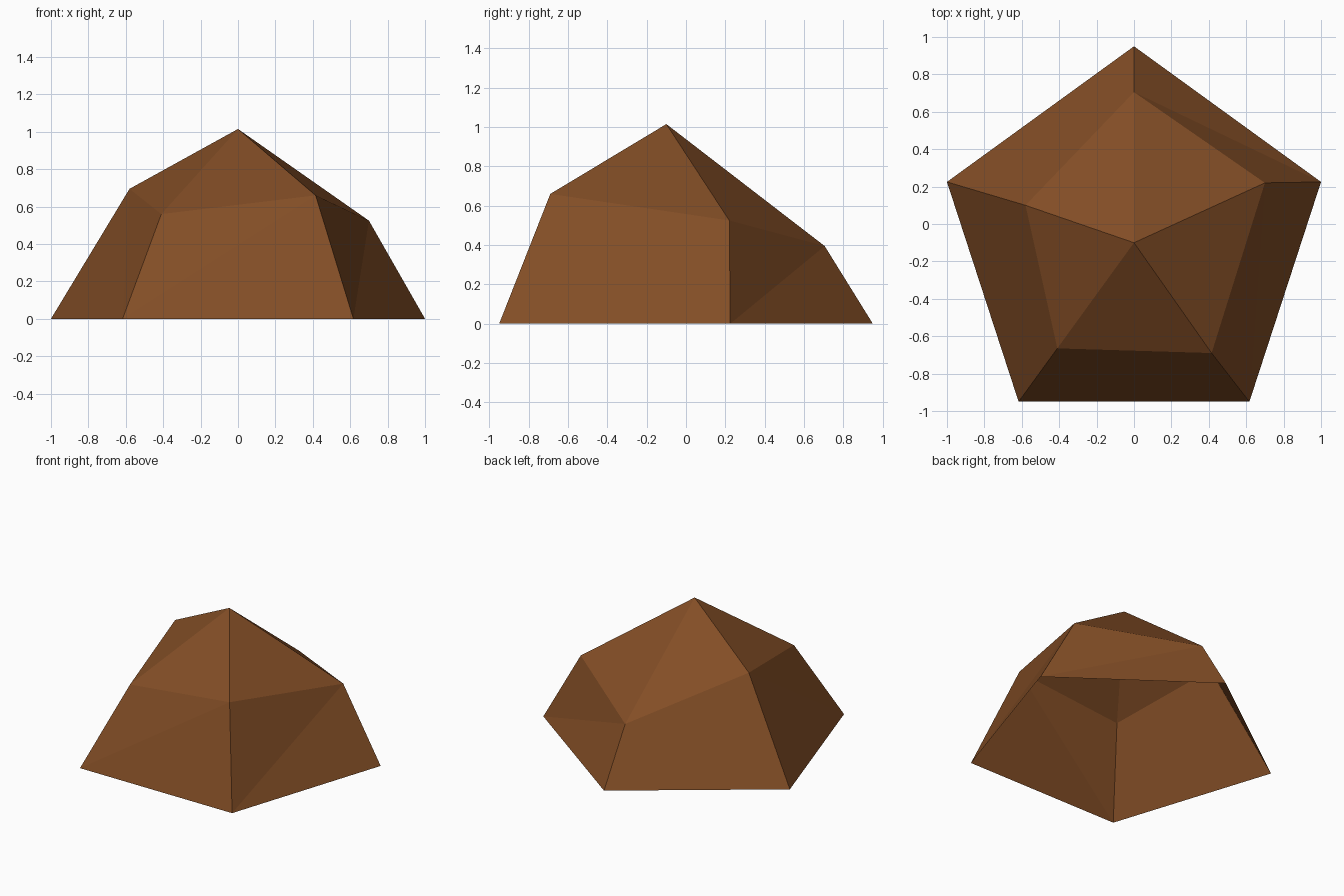
import bpy
import bmesh

default = bpy.data.objects.get("Cube")
if default:
    bpy.data.objects.remove(default, do_unlink=True)

# Single earthy brown
brown = bpy.data.materials.new("earth_brown")
brown.use_nodes = True
colour = (0.225, 0.075, 0.019, 1)
brown.diffuse_color = colour
brown.node_tree.nodes["Principled BSDF"].inputs["Base Color"].default_value = colour

# Pentagonal foot, uneven shoulder ring and peak, listed clockwise from the back
FOOT = [(0, 0.95, 0), (1, 0.225, 0), (0.617, -0.95, 0), (-0.617, -0.95, 0), (-1, 0.225, 0)]
SHOULDER = [(0, 0.705, 0.395), (0.7, 0.22, 0.525), (0.415, -0.69, 0.66),
            (-0.41, -0.665, 0.56), (-0.58, 0.1, 0.695)]
PEAK = (0, -0.1, 1.015)
FLIPPED_SIDE = 3

bm = bmesh.new()
foot = [bm.verts.new(p) for p in FOOT]
shoulder = [bm.verts.new(p) for p in SHOULDER]
peak = bm.verts.new(PEAK)

# Two side facets and one roof facet per side; the underside stays open
for i in range(len(foot)):
    j = (i + 1) % len(foot)
    if i == FLIPPED_SIDE:
        bm.faces.new((foot[j], foot[i], shoulder[j]))
        bm.faces.new((foot[i], shoulder[i], shoulder[j]))
    else:
        bm.faces.new((foot[j], foot[i], shoulder[i]))
        bm.faces.new((foot[j], shoulder[i], shoulder[j]))
    bm.faces.new((shoulder[j], shoulder[i], peak))

mesh = bpy.data.meshes.new("mound")
bm.to_mesh(mesh)
bm.free()
mesh.materials.append(brown)
mound = bpy.data.objects.new("mound", mesh)
bpy.context.collection.objects.link(mound)
